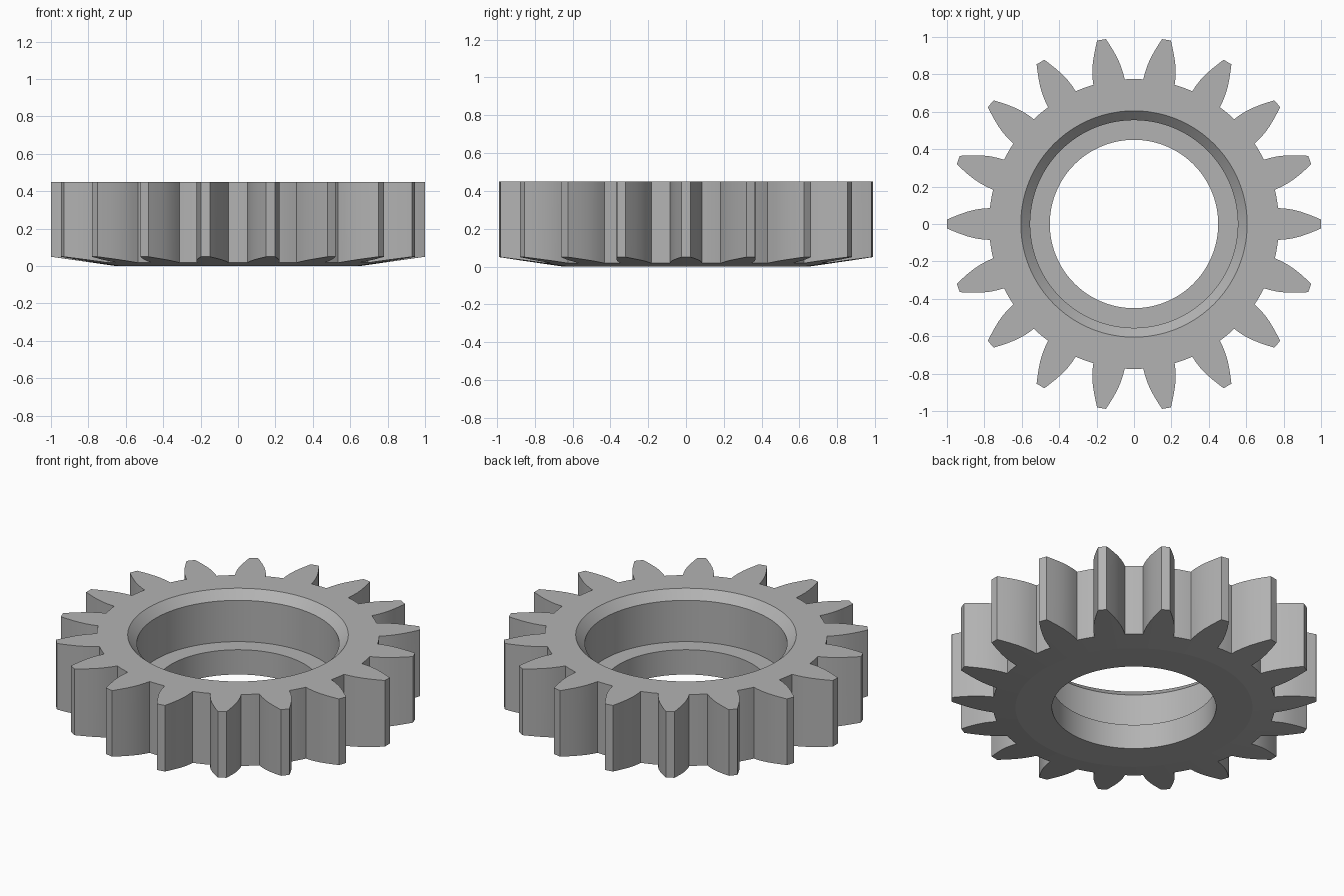
import bpy
import bmesh
from math import asin, cos, sin, radians, pi

TEETH = 18
PITCH = 2 * pi / TEETH
ROOT, TIP, HEIGHT = 0.775, 1.0, 0.45
FLAT_RADIUS, CHAMFER_RISE = 0.65, 0.05

# Remove the default cube
if "Cube" in bpy.data.objects:
    bpy.data.objects.remove(bpy.data.objects["Cube"], do_unlink=True)

# Plain grey metal
metal = bpy.data.materials.new("grey metal")
metal.use_nodes = True
grey = (0.45, 0.45, 0.45, 1)
metal.diffuse_color = grey
metal.node_tree.nodes["Principled BSDF"].inputs["Base Color"].default_value = grey

# Tooth flank: radius and half width, from root to tip
flank = [(ROOT, 0.085), (0.81, 0.083), (0.85, 0.077), (0.89, 0.067),
         (0.93, 0.053), (0.97, 0.037), (TIP, 0.024)]


def tooth_outline():
    """One pitch of the rim as (radius, angle), starting mid gap."""
    half = [(r, -asin(w / r)) for r, w in flank]
    start = half[0][1]
    gap = [(ROOT, -PITCH / 2 + (start + PITCH / 2) * i / 3) for i in range(3)]
    left = gap + half
    right = [(r, -a) for r, a in reversed(left[1:])]
    return left + [(TIP, 0)] + right


def section(r):
    """Closed radial section of the gear out to radius r."""
    under = CHAMFER_RISE * (r - FLAT_RADIUS) / (TIP - FLAT_RADIUS)
    return [(0.45, 0), (FLAT_RADIUS, 0), (r, under), (r, HEIGHT),
            (0.605, HEIGHT), (0.555, 0.40), (0.555, 0.15), (0.45, 0.15)]


# Sweep the section round the toothed outline
bm = bmesh.new()
columns = []
for tooth in range(TEETH):
    for r, a in tooth_outline():
        a += tooth * PITCH
        columns.append([bm.verts.new((p * cos(a), p * sin(a), z))
                        for p, z in section(r)])

walls = {2, 4, 5, 7}
for i, col in enumerate(columns):
    nxt = columns[(i + 1) % len(columns)]
    for k in range(len(col)):
        m = (k + 1) % len(col)
        face = bm.faces.new((col[k], nxt[k], nxt[m], col[m]))
        face.smooth = k in walls
bmesh.ops.recalc_face_normals(bm, faces=bm.faces)

# Keep the machined edges crisp
for edge in bm.edges:
    edge.smooth = edge.calc_face_angle(0) < radians(30)

mesh = bpy.data.meshes.new("gear_ring")
bm.to_mesh(mesh)
bm.free()
mesh.materials.append(metal)
gear = bpy.data.objects.new("gear_ring", mesh)
bpy.context.collection.objects.link(gear)
